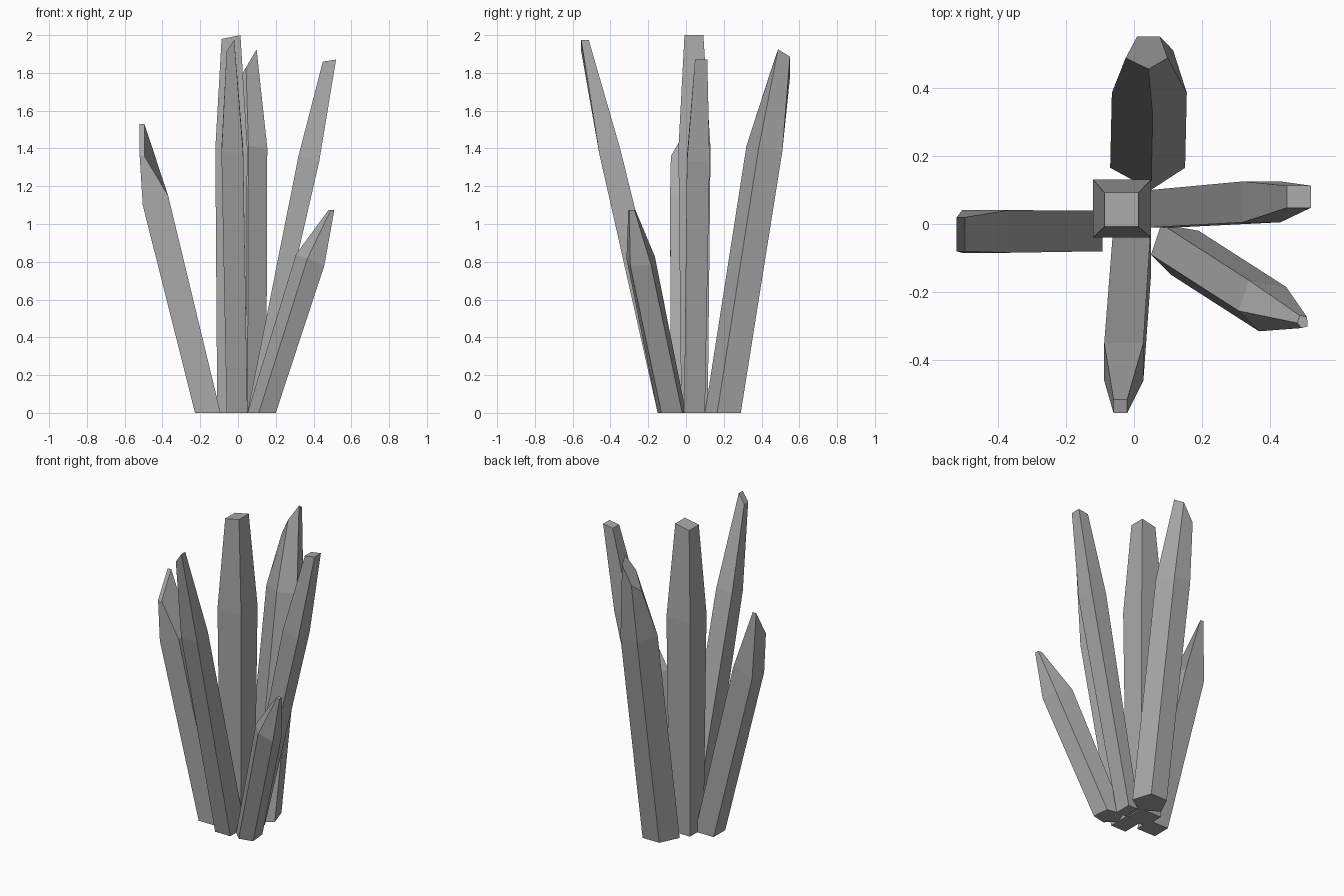
import bpy
import bmesh

default_cube = bpy.data.objects.get("Cube")
if default_cube:
    bpy.data.objects.remove(default_cube, do_unlink=True)

# One plain grey stone colour
stone = bpy.data.materials.new("stone_grey")
stone.use_nodes = True
stone_colour = (0.4, 0.4, 0.4, 1)
stone.diffuse_color = stone_colour
stone_shader = next(node for node in stone.node_tree.nodes if node.type == "BSDF_PRINCIPLED")
stone_shader.inputs["Base Color"].default_value = stone_colour

# Cross-sections, counter-clockwise around their centre
SQUARE = [(-.5, -.5), (.5, -.5), (.5, .5), (-.5, .5)]
HOUSE = [(.01, -.09), (.11, -.025), (.07, .1), (-.05, .1), (-.11, -.025)]
SKEWED = [(-.015, -.07), (.075, -.05), (.065, .06), (-.045, .08), (-.075, -.01)]


def ring(profile, centre, width=1, depth=1, tilt_x=0, tilt_y=0):
    """Place a scaled cross-section, sloping its plane by the tilts."""
    points = []
    for px, py in profile:
        dx, dy = px * width, py * depth
        points.append((centre[0] + dx, centre[1] + dy,
                       centre[2] + dx * tilt_x + dy * tilt_y))
    return points


def crystal(name, base, shoulder, tip):
    """Join three rings into one closed, faceted shard."""
    bm = bmesh.new()
    loops = [[bm.verts.new(point) for point in level] for level in (base, shoulder, tip)]
    count = len(base)
    for lower, upper in zip(loops, loops[1:]):
        for i in range(count):
            j = (i + 1) % count
            bm.faces.new((lower[i], lower[j], upper[j], upper[i]))
    bm.faces.new(reversed(loops[0]))
    bm.faces.new(loops[-1])
    bmesh.ops.recalc_face_normals(bm, faces=bm.faces[:])
    mesh = bpy.data.meshes.new(name)
    bm.to_mesh(mesh)
    bm.free()
    mesh.materials.append(stone)
    shard = bpy.data.objects.new(name, mesh)
    bpy.context.collection.objects.link(shard)
    return shard


# Upright shard in the middle
crystal("centre_crystal",
        base=ring(SQUARE, (-.035, .045, 0), width=.15, depth=.14),
        shoulder=ring(SQUARE, (-.035, .045, 1.4), width=.17, depth=.17),
        tip=ring(SQUARE, (-.037, .042, 1.99), width=.1, depth=.1, tilt_x=.2))

# Leaning shards with four sides
crystal("front_crystal",
        base=ring(SQUARE, (-.005, -.075, 0), width=.11, depth=.15),
        shoulder=ring(SQUARE, (-.03, -.405, 1.39), width=.115, depth=.11, tilt_y=.25),
        tip=ring(SQUARE, (-.04, -.535, 1.945), width=.04, depth=.04, tilt_x=1.5))

crystal("left_crystal",
        base=ring(SQUARE, (.087, .045, 0), width=.075, depth=.11),
        shoulder=ring(SQUARE, (.375, .065, 1.345), width=.11, depth=.12, tilt_x=-.25),
        tip=ring(SQUARE, (.484, .08, 1.865), width=.07, depth=.065, tilt_x=.15))

crystal("right_crystal",
        base=ring(SQUARE, (-.16, -.02, 0), width=.135, depth=.12),
        shoulder=ring(SQUARE, (-.437, -.022, 1.125), width=.135, depth=.125, tilt_x=.35),
        tip=ring(SQUARE, (-.508, -.03, 1.445), width=.025, depth=.1, tilt_y=1.7))

# Leaning shards with five sides
crystal("back_crystal",
        base=ring(HOUSE, (.04, .19, 0)),
        shoulder=ring(HOUSE, (.045, .41, 1.4), tilt_y=-.15),
        tip=ring(HOUSE, (.037, .5, 1.82), width=.56, depth=.5, tilt_x=1.7))

crystal("short_crystal",
        base=ring(SKEWED, (.125, -.08, 0)),
        shoulder=ring(SKEWED, (.382, -.245, .81), tilt_x=-.4),
        tip=ring(SKEWED, (.495, -.288, 1.075), width=.2, depth=.25))
